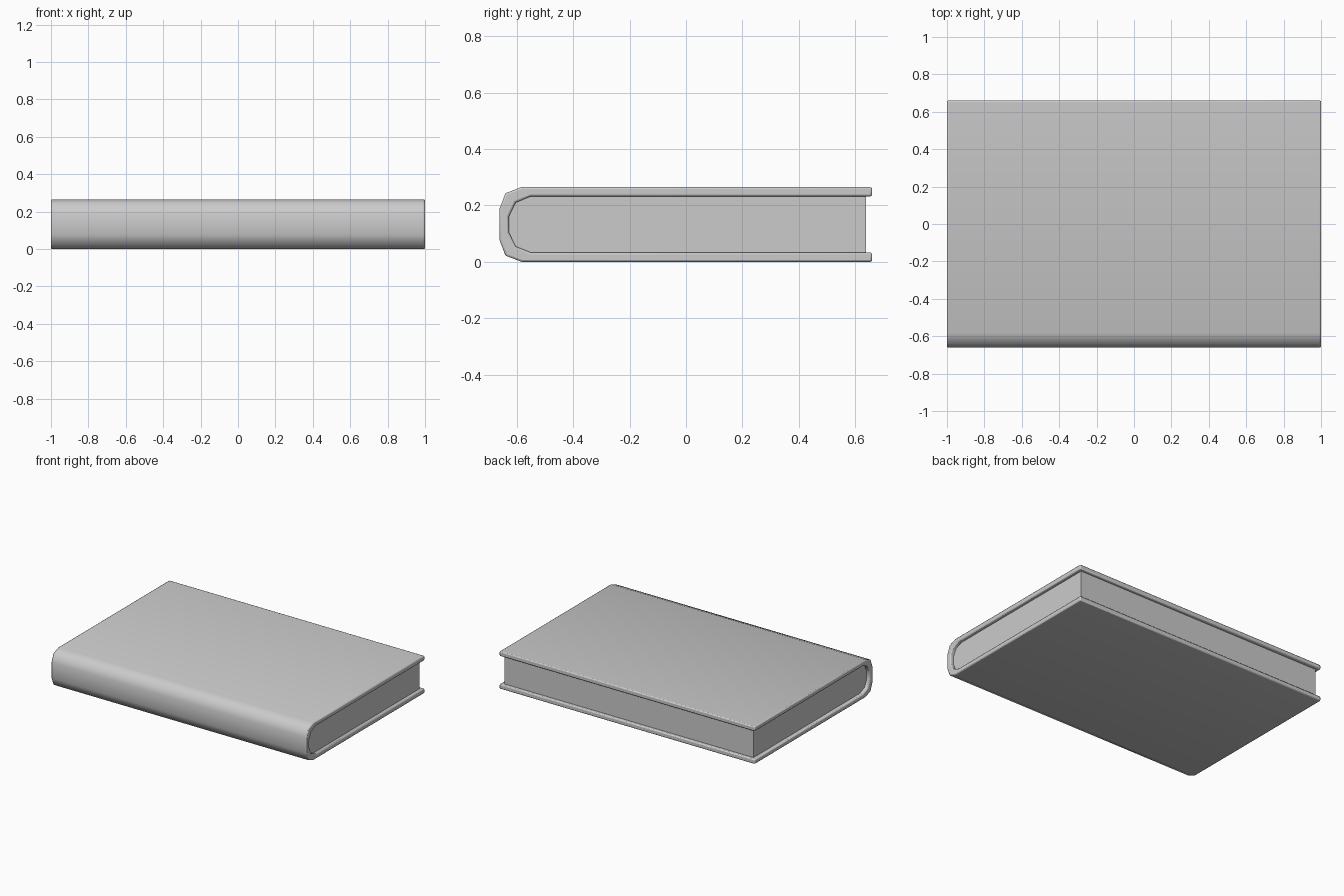
import bpy, bmesh, math

if "Cube" in bpy.data.objects:
    bpy.data.objects.remove(bpy.data.objects["Cube"])

H = 0.265  # total thickness


def mirrored(half):
    """Complete a (y, z) profile by reflecting it about mid thickness."""
    return half + [(y, H - z) for y, z in reversed(half)]


def extrude_profile(name, profile, half_len):
    """Solid prism with a (y, z) cross-section running along x."""
    bm = bmesh.new()
    face = bm.faces.new([bm.verts.new((-half_len, y, z)) for y, z in profile])
    ext = bmesh.ops.extrude_face_region(bm, geom=[face])
    moved = [v for v in ext["geom"] if isinstance(v, bmesh.types.BMVert)]
    bmesh.ops.translate(bm, verts=moved, vec=(2 * half_len, 0, 0))
    bmesh.ops.recalc_face_normals(bm, faces=bm.faces)
    mesh = bpy.data.meshes.new(name)
    bm.to_mesh(mesh)
    bm.free()
    obj = bpy.data.objects.new(name, mesh)
    bpy.context.collection.objects.link(obj)
    return obj


# Cover: boards joined by a rounded spine, lightly rounded edges
outer = mirrored([(0.66, H), (-0.583, H), (-0.64, 0.243), (-0.661, 0.188)])
inner = mirrored([(0.66, 0.232), (-0.55, 0.232), (-0.604, 0.21), (-0.628, 0.16)])
cover = extrude_profile("cover", outer + inner[::-1], 1.0)
bevel = cover.modifiers.new("soft_edges", "BEVEL")
bevel.width = 0.007
bevel.segments = 2
bevel.limit_method = "ANGLE"
bevel.angle_limit = math.radians(60)

# Page block: fits the cover's hollow, set in from the three open edges
pages = extrude_profile(
    "page_block",
    mirrored([(0.638, 0.234), (-0.55, 0.234), (-0.605, 0.212), (-0.63, 0.161)]),
    0.975)

# Smooth shading with sharp corners kept
for obj in (cover, pages):
    bpy.ops.object.select_all(action="DESELECT")
    obj.select_set(True)
    bpy.context.view_layer.objects.active = obj
    bpy.ops.object.shade_smooth_by_angle(angle=math.radians(50))
